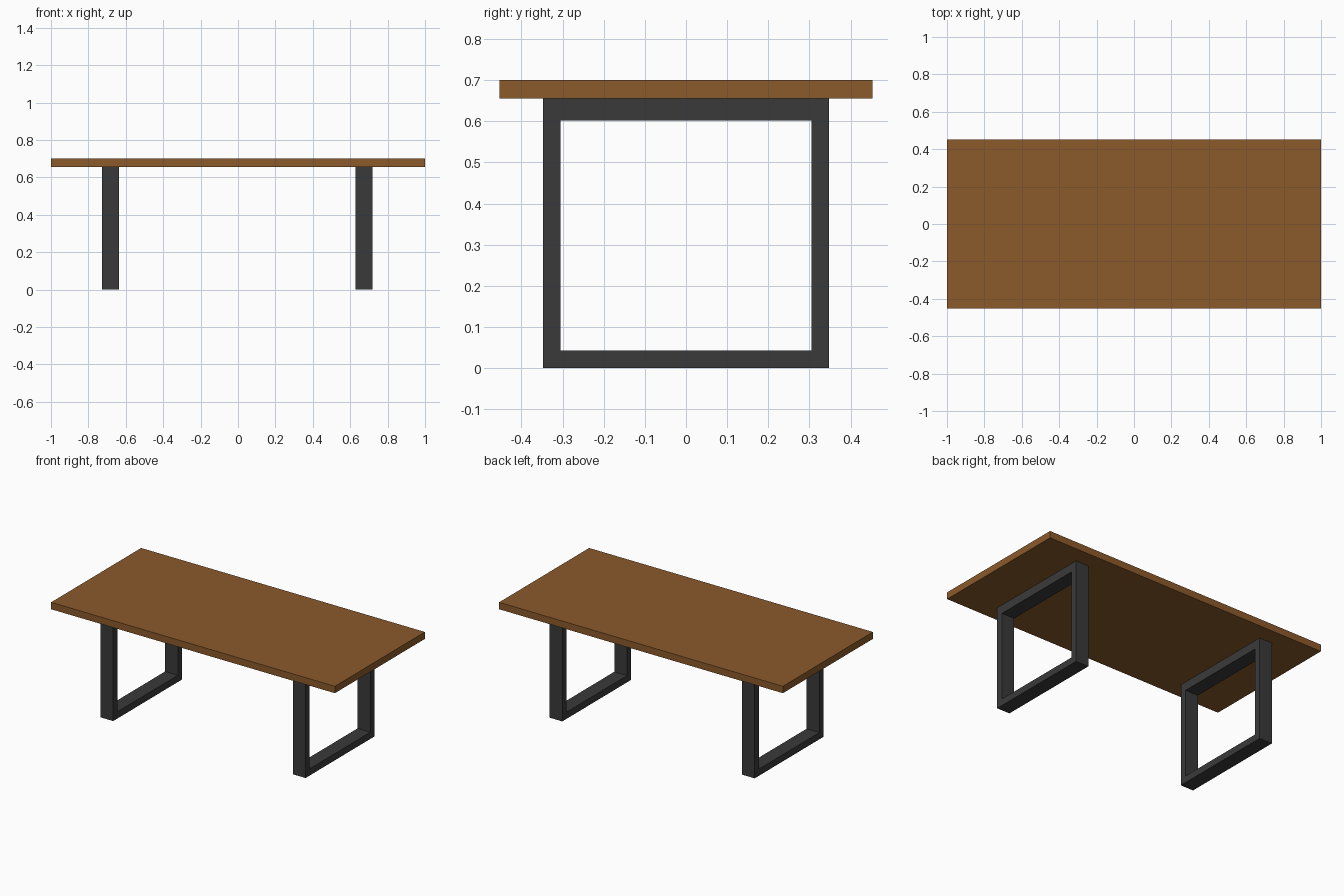
import bpy, bmesh

if "Cube" in bpy.data.objects:
    bpy.data.objects.remove(bpy.data.objects["Cube"])


def material(name, color):
    m = bpy.data.materials.new(name)
    m.diffuse_color = (*color, 1.0)
    m.use_nodes = True
    m.node_tree.nodes["Principled BSDF"].inputs["Base Color"].default_value = m.diffuse_color
    return m


def finish(name, bm, mat):
    bmesh.ops.recalc_face_normals(bm, faces=bm.faces)
    mesh = bpy.data.meshes.new(name)
    bm.to_mesh(mesh)
    bm.free()
    mesh.materials.append(mat)
    obj = bpy.data.objects.new(name, mesh)
    bpy.context.collection.objects.link(obj)
    return obj


def box(name, lo, hi, mat):
    bm = bmesh.new()
    bmesh.ops.create_cube(bm, size=1.0)
    for v in bm.verts:
        v.co = [(a + b) / 2 + c * (b - a) for a, b, c in zip(lo, hi, v.co)]
    return finish(name, bm, mat)


def frame(name, x0, x1, outer, inner, mat):
    """Closed rectangular loop in the YZ plane; rects are (y0, y1, z0, z1)."""
    bm = bmesh.new()
    loops = []
    for x, (y0, y1, z0, z1) in ((x0, outer), (x1, outer), (x1, inner), (x0, inner)):
        loops.append([bm.verts.new((x, y, z))
                      for y, z in ((y0, z0), (y1, z0), (y1, z1), (y0, z1))])
    for i in range(4):
        a, b = loops[i], loops[(i + 1) % 4]
        for j in range(4):
            k = (j + 1) % 4
            bm.faces.new((a[j], a[k], b[k], b[j]))
    return finish(name, bm, mat)


wood = material("brown wood", (0.258, 0.102, 0.024))
metal = material("dark metal", (0.042, 0.042, 0.042))

# Tabletop slab
box("tabletop", (-1.0, -0.453, 0.656), (1.0, 0.453, 0.70), wood)

# Two rectangular loop legs
for name, x in (("left_leg_frame", -0.682), ("right_leg_frame", 0.674)):
    frame(name, x - 0.045, x + 0.045,
          (-0.347, 0.347, 0.0, 0.656), (-0.305, 0.305, 0.043, 0.602), metal)
